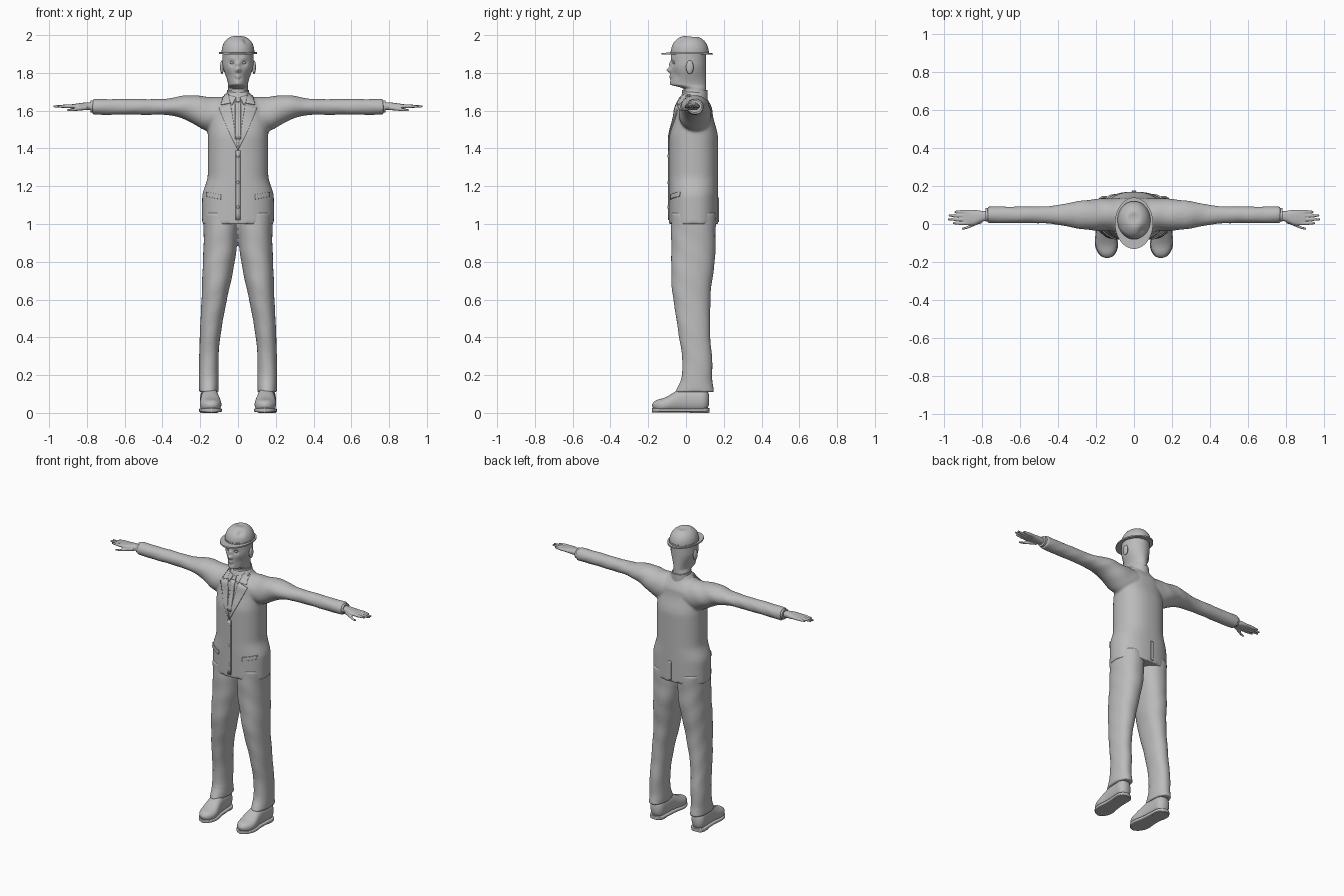
import bpy, bmesh, math
from mathutils import Vector, Matrix
from mathutils.bvhtree import BVHTree

default_cube = bpy.data.objects.get("Cube")
if default_cube:
    bpy.data.objects.remove(default_cube)

# Single material
grey = bpy.data.materials.new("plain grey")
grey.use_nodes = True
grey.diffuse_color = (0.5, 0.5, 0.5, 1)
grey.node_tree.nodes["Principled BSDF"].inputs["Base Color"].default_value = grey.diffuse_color


# Shape rules along an axis
def ramp(position, start, end):
    return min(max((position - start) / (end - start), 0), 1)


def ease(position, start, end):
    u = ramp(position, start, end)
    return u * u * (3 - 2 * u)


def dome(position, tip, full):
    return math.sqrt(1 - (1 - ramp(position, tip, full)) ** 2)


def bump(position, middle, width):
    return math.exp(-((position - middle) / width) ** 2)


def loft(bm, axis, start, end, section, sides=32, steps=32, power=2, flip=1, crease=0):
    """Sweep section(position) -> centre, radius, centre, radius along an axis."""
    loops = []
    for i in range(steps + 1):
        position = start + (end - start) * i / steps
        centre_a, radius_a, centre_b, radius_b = section(position)
        loop = []
        for k in range(sides):
            angle = math.tau * k / sides
            ca, sa = math.cos(angle), math.sin(angle)
            fold = 1 + crease * math.sin(i + 2 * sa) * math.cos(2 * angle + i / 3)
            a = centre_a + fold * radius_a * math.copysign(abs(ca) ** (2 / power), ca)
            b = centre_b + fold * radius_b * math.copysign(abs(sa) ** (2 / power), sa)
            x, y, z = {"x": (position, a, b), "y": (a, position, b), "z": (a, b, position)}[axis]
            loop.append(bm.verts.new((x * flip, y, z)))
        loops.append(loop)
    for lower, upper in zip(loops, loops[1:]):
        for k in range(sides):
            bm.faces.new((lower[k], lower[k - 1], upper[k - 1], upper[k]))
    bm.faces.new(loops[0])
    bm.faces.new(loops[-1])


def ball(bm, place, size):
    bmesh.ops.create_uvsphere(bm, u_segments=20, v_segments=12, radius=1,
                              matrix=Matrix.Translation(place) @ Matrix.Diagonal((*size, 1)))


def sculpt(bm, place, radius, push):
    """Soft push, mirrored in x."""
    for vert in bm.verts:
        mirrored = Vector((abs(vert.co.x), vert.co.y, vert.co.z))
        vert.co += Vector(push) * bump((mirrored - Vector(place)).length, 0, radius)


def finish(bm, name, voxel=None, thickness=None):
    bmesh.ops.recalc_face_normals(bm, faces=bm.faces)
    mesh = bpy.data.meshes.new(name)
    bm.to_mesh(mesh)
    bm.free()
    mesh.materials.append(grey)
    mesh.shade_smooth()
    mesh.set_sharp_from_angle(angle=math.radians(45))
    part = bpy.data.objects.new(name, mesh)
    bpy.context.scene.collection.objects.link(part)
    if voxel:
        remesh = part.modifiers.new("blend", "REMESH")
        remesh.mode = "VOXEL"
        remesh.voxel_size = voxel
        remesh.use_smooth_shade = True
        soften = part.modifiers.new("soften", "SMOOTH")
        soften.iterations = 4
    if thickness:
        solid = part.modifiers.new("thickness", "SOLIDIFY")
        solid.thickness = thickness
        solid.offset = 0
    return part


SIDES = {"left": 1, "right": -1}


# Jacket: body and sleeves blended together
def jacket_body(z):
    width = .16 + .03 * ease(z, 1.26, 1.14) - .1 * ease(z, 1.6, 1.7)
    depth = .13 - .03 * ease(z, 1.45, 1.6) - .04 * ease(z, 1.6, 1.7)
    return 0, width, .04, depth


def sleeve(x):
    depth = .044 + .042 * ease(x, .5, .16)
    height = .042 + .05 * ease(x, .4, .14)
    return .048, depth, 1.62 - .04 * ease(x, .3, .14), height


bm = bmesh.new()
loft(bm, "z", 1, 1.7, jacket_body, sides=48, power=2.3)
for flip in SIDES.values():
    loft(bm, "x", .06, .77, sleeve, flip=flip, crease=.03)
jacket = finish(bm, "jacket", voxel=.008)


# Trousers: two legs meeting under the jacket
def trouser_leg(z):
    centre = .155 - .065 * ease(z, .25, 1)
    width = .052 + .04 * ease(z, .3, 1)
    shift = .04 + .02 * bump(z, .25, .15) - .01 * bump(z, .65, .15)
    depth = .08 + .038 * ease(z, .3, .9) + .025 * bump(z, .1, .05)
    return centre, width, shift, depth


bm = bmesh.new()
for flip in SIDES.values():
    loft(bm, "z", .11, 1.06, trouser_leg, flip=flip, power=2.2, crease=.02)
finish(bm, "trousers", voxel=.008)


# Head and neck with sculpted face, eyes and ears
def head(z):
    jaw = ease(z, 1.715, 1.74)
    width = .052 + .03 * ease(z, 1.73, 1.85)
    return 0, width, .047 - .033 * jaw, .06 + .033 * jaw


FEATURES = {  # x, z, radius, push forward
    "brow": (.03, 1.873, .018, .005),
    "eye_socket": (.03, 1.853, .015, -.012),
    "nose_bridge": (0, 1.846, .014, .011),
    "nose_tip": (0, 1.815, .014, .024),
    "lips": (0, 1.78, .015, .008),
    "mouth": (.01, 1.77, .008, -.006),
    "chin": (0, 1.745, .018, .006),
    "cheek": (.05, 1.785, .025, -.008),
}
bm = bmesh.new()
loft(bm, "z", 1.64, 1.91, head, sides=96, steps=64)
for x, z, radius, push in FEATURES.values():
    sculpt(bm, (x, x / 2 - .08, z), radius, (0, -push, 0))
for flip in SIDES.values():
    ball(bm, (.085 * flip, .02, 1.83), (.01, .02, .036))
    ball(bm, (.03 * flip, -.063, 1.853), (.012, .008, .007))
finish(bm, "head")


# Cap: dented crown, band and all-round curled brim
def crown(z):
    shrink = math.sqrt(1 - ramp(z, 1.9, 2) ** 2.5)
    return 0, .087 * shrink, .02, .1 * shrink


bm = bmesh.new()
loft(bm, "z", 1.9, 1.999, crown, sides=64)
sculpt(bm, (0, .03, 2), .025, (0, 0, -.014))
sculpt(bm, (.045, -.035, 1.97), .02, (-.008, 0, -.006))
finish(bm, "cap_crown")
bm = bmesh.new()
loft(bm, "z", 1.9, 1.915, lambda z: (0, .088, .02, .102), sides=64, steps=1)
finish(bm, "cap_band")
bm = bmesh.new()
loft(bm, "z", 1.896, 1.905, lambda z: (0, .1, .004, .135), sides=64, steps=1)
for vert in bm.verts:
    vert.co.z += vert.co.x ** 2 / 2
finish(bm, "cap_brim")

# Shirt collar around the neck
bm = bmesh.new()
loft(bm, "z", 1.65, 1.71, lambda z: (0, .067 - .01 * ease(z, 1.65, 1.71), .047, .067), steps=4)
finish(bm, "shirt_collar")

# Cloth panels laid on the jacket surface
bpy.context.view_layer.update()
surface = BVHTree.FromObject(jacket, bpy.context.evaluated_depsgraph_get())


def surface_y(x, z, facing):
    hit = surface.ray_cast(Vector((x, facing, z)), Vector((0, -facing, 0)))[0]
    return hit.y if hit else 0


def panel(name, corners, facing=-1, cells=10):
    """Four (x, z) corners projected onto the front (-1) or back (1)."""
    a, b, c, d = (Vector(corner) for corner in corners)
    bm = bmesh.new()
    bmesh.ops.create_grid(bm, x_segments=cells, y_segments=cells, size=.5)
    for vert in bm.verts:
        u, v = vert.co.x + .5, vert.co.y + .5
        x, z = a.lerp(b, u).lerp(d.lerp(c, u), v)
        vert.co = x, surface_y(x, z, facing) + facing * .002, z
    finish(bm, name, thickness=.008)


def strip(name, half_width, top, bottom, facing=-1):
    panel(name, ((-half_width, top), (half_width, top), (half_width, bottom), (-half_width, bottom)), facing)


PANELS = {
    "lapel": ((.04, 1.64), (.1, 1.615), (.05, 1.49), (0, 1.39)),
    "jacket_collar": ((.05, 1.69), (.075, 1.68), (.09, 1.63), (.04, 1.64)),
    "shirt_collar_point": ((.01, 1.67), (.05, 1.68), (.04, 1.64), (.03, 1.63)),
    "pocket_flap": ((.09, 1.155), (.166, 1.17), (.166, 1.145), (.09, 1.13)),
}
for side, flip in SIDES.items():
    for name, corners in PANELS.items():
        panel(side + "_" + name, [(x * flip, z) for x, z in corners])
strip("tie_knot", .012, 1.67, 1.645)
strip("tie_blade", .015, 1.645, 1.45)
strip("front_overlap", .012, 1.39, 1.02)
strip("back_vent", .01, 1.14, 1.01, facing=1)

# Buttons
for z in (1.36, 1.22, 1.09):
    bm = bmesh.new()
    ball(bm, (0, surface_y(0, z, -1) - .005, z), (.008, .004, .008))
    finish(bm, "button")


# Hands and shoes
def palm(x):
    spread = ease(x, .78, .85)
    return .042 - .008 * spread, .026 + .014 * spread, 1.623, .02 - .01 * ease(x, .8, .9)


def thumb(x):
    reach = ease(x, .78, .91)
    return .02 - .045 * reach, .014 - .008 * reach, 1.617 - .015 * reach, .014 - .008 * reach


def shoe_centre(y):
    return .15 + .05 * y


def shoe_width(y):
    return (.047 + .01 * bump(y, -.1, .05)) * dome(y, -.18, -.12) * dome(y, .125, .08)


def shoe_upper(y):
    half = .035 + .03 * ease(y, -.14, 0)
    return shoe_centre(y), shoe_width(y), half + .005, half * dome(y, -.18, -.12) * dome(y, .125, .09)


def shoe_sole(y):
    return shoe_centre(y), shoe_width(y) + .004, .014, .011


for side, flip in SIDES.items():
    bm = bmesh.new()
    loft(bm, "x", .75, .782, lambda x: (.048, .036, 1.622, .033), steps=1, flip=flip)
    finish(bm, side + "_cuff")

    bm = bmesh.new()
    loft(bm, "x", .76, .9, palm, flip=flip, power=2.4)
    for finger in range(4):
        tip = .98 - .014 * (finger - 1.4) ** 2

        def finger_section(x):
            radius = .01 - .004 * ease(x, .9, tip)
            return .004 + .02 * finger, radius, 1.623, radius

        loft(bm, "x", .86, tip, finger_section, sides=12, flip=flip)
    loft(bm, "x", .8, .905, thumb, sides=12, flip=flip)
    finish(bm, side + "_hand", voxel=.0035)

    bm = bmesh.new()
    loft(bm, "y", -.179, .122, shoe_upper, flip=flip, power=2.3)
    finish(bm, side + "_shoe")
    bm = bmesh.new()
    loft(bm, "y", -.18, .124, shoe_sole, flip=flip, power=5)
    finish(bm, side + "_sole")
    bm = bmesh.new()
    loft(bm, "z", 0, .022, lambda z: (.155, .046, .07, .05), steps=1, flip=flip, power=3)
    finish(bm, side + "_heel")
